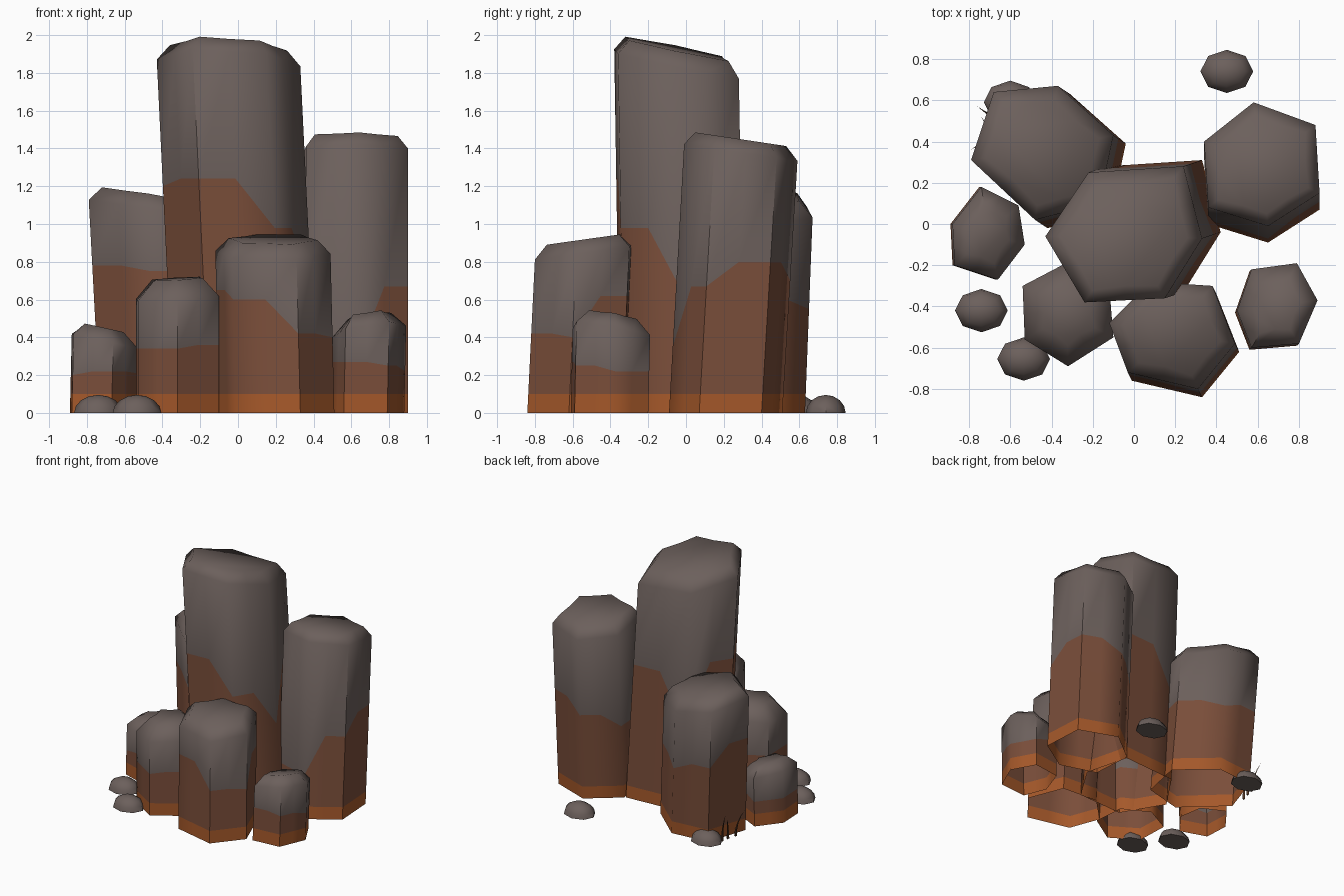
import bpy, bmesh, math
from mathutils import Vector

cube = bpy.data.objects.get("Cube")
if cube:
    bpy.data.objects.remove(cube, do_unlink=True)


def material(name, rgb):
    m = bpy.data.materials.new(name)
    m.use_nodes = True
    m.diffuse_color = (*rgb, 1)
    m.node_tree.nodes["Principled BSDF"].inputs["Base Color"].default_value = (*rgb, 1)
    return m


GREY = material("grey stone", (0.15, 0.117, 0.107))
BROWN = material("rusty brown", (0.195, 0.076, 0.042))
ORANGE = material("orange base", (0.376, 0.098, 0.023))
TWIG = material("dark twig", (0.09, 0.04, 0.02))


def finish(bm, name, mats, angle):
    me = bpy.data.meshes.new(name)
    bm.to_mesh(me)
    bm.free()
    for m in mats:
        me.materials.append(m)
    ob = bpy.data.objects.new(name, me)
    bpy.context.collection.objects.link(ob)
    bpy.ops.object.select_all(action="DESELECT")
    ob.select_set(True)
    bpy.context.view_layer.objects.active = ob
    bpy.ops.object.shade_smooth_by_angle(angle=math.radians(angle))
    return ob


def with_midpoints(corners):
    out = []
    for i, c in enumerate(corners):
        out += [c, (c + corners[(i + 1) % len(corners)]) / 2]
    return out


def column(name, corners, base_shift, height, slope, inset, drop, stain):
    """Open-bottomed leaning prism: orange foot, stained middle, chamfered sloping top."""
    top = with_midpoints([Vector(c) for c in corners])
    centre = sum(top, Vector((0, 0))) / len(top)
    stains = []
    for i, s in enumerate(stain):
        stains += [s, max(s, stain[(i + 1) % len(stain)])]
    shift = Vector(base_shift)
    rim = [height + Vector(slope).dot(p - centre) - drop for p in top]

    def side(zs):
        return [(*(p + shift * (1 - z / r)), z) for p, z, r in zip(top, zs, rim)]

    n = len(top)
    inner = [centre + (p - centre) * (1 - inset / (p - centre).length) for p in top]
    rings = [side([0] * n), side([0.1] * n), side(stains), side(rim),
             [(*p, height + Vector(slope).dot(p - centre)) for p in inner]]
    bm = bmesh.new()
    loops = [[bm.verts.new(co) for co in ring] for ring in rings]
    for level, slot in enumerate((2, 1, 0, 0)):
        lo, hi = loops[level], loops[level + 1]
        for i in range(n):
            j = (i + 1) % n
            bm.faces.new((lo[i], lo[j], hi[j], hi[i])).material_index = slot
    bm.faces.new(loops[-1])
    finish(bm, name, (GREY, BROWN, ORANGE), 60)


# Columns: corners run counter-clockwise from the left
column("main_column",
       [(-.43, -.06), (-.24, -.38), (.15, -.36), (.33, -.07), (.24, .28), (-.22, .25)],
       (.09, .03), 1.93, (-.05, -.2), .07, .08, (1.2, 1.24, .98, .7, 1.1, .7))
column("back_left_column",
       [(-.79, .31), (-.48, .02), (-.17, .10), (-.10, .43), (-.37, .67), (-.68, .64)],
       (.06, -.04), 1.14, (-.18, -.05), .07, .08, (.78, .75, .6, .6, .55, .62))
column("back_right_column",
       [(.34, .40), (.36, .08), (.65, -.01), (.90, .15), (.88, .48), (.58, .59)],
       (0, -.08), 1.45, (0, -.15), .06, .07, (.6, .35, .35, .67, .8, .7))
column("front_column",
       [(-.12, -.48), (-.03, -.72), (.31, -.80), (.49, -.58), (.38, -.30), (.08, -.28)],
       (.02, -.04), .92, (0, .14), .07, .07, (.65, .6, .42, .4, .62, .6))
column("front_left_column",
       [(-.54, -.30), (-.53, -.56), (-.32, -.69), (-.10, -.55), (-.12, -.30), (-.33, -.19)],
       (0, 0), .71, (.06, .05), .1, .1, (.34, .34, .34, .36, .36, .34))
column("left_column",
       [(-.88, 0), (-.87, -.20), (-.66, -.27), (-.53, -.10), (-.56, .09), (-.74, .18)],
       (-.01, 0), .45, (-.22, 0), .08, .07, (.2, .2, .22, .21, .22, .2))
column("right_column",
       [(.50, -.42), (.57, -.60), (.80, -.58), (.89, -.37), (.79, -.19), (.57, -.22)],
       (-.01, -.01), .51, (.18, -.18), .08, .08, (.27, .27, .25, .22, .22, .26))


# Pebbles: low half domes with flat undersides
def pebble(name, x, y, rx, ry, h):
    bm = bmesh.new()
    bmesh.ops.create_uvsphere(bm, u_segments=8, v_segments=8, radius=1)
    bmesh.ops.bisect_plane(bm, geom=bm.verts[:] + bm.edges[:] + bm.faces[:],
                           plane_co=(0, 0, 0), plane_no=(0, 0, 1), clear_inner=True)
    bmesh.ops.holes_fill(bm, edges=[e for e in bm.edges if e.is_boundary])
    bmesh.ops.recalc_face_normals(bm, faces=bm.faces[:])
    for v in bm.verts:
        v.co = (x + v.co.x * rx, y + v.co.y * ry, v.co.z * h)
    finish(bm, name, (GREY,), 50)


for name, x, y in (("back_pebble", .45, .74), ("left_pebble", -.74, -.42),
                   ("front_pebble", -.535, -.655), ("hidden_pebble", -.6, .59)):
    pebble(name, x, y, .128, .105, .095)


# Twigs: thin curved tapering blades at the back
def twig(name, base, tip):
    a, b = Vector(base), Vector(tip)
    bm = bmesh.new()
    rings = []
    for k in range(4):
        t = k / 4
        c = a.lerp(b, t)
        c.xy = a.xy.lerp(b.xy, t * t)
        w = .012 * (1 - t)
        rings.append([bm.verts.new(c + Vector((math.cos(q), math.sin(q), 0)) * w)
                      for q in (0, math.tau / 3, 2 * math.tau / 3)])
    end = bm.verts.new(b)
    for i in range(3):
        j = (i + 1) % 3
        for lo, hi in zip(rings, rings[1:]):
            bm.faces.new((lo[i], lo[j], hi[j], hi[i]))
        bm.faces.new((rings[-1][i], rings[-1][j], end))
    finish(bm, name, (TWIG,), 60)


twig("twig_outer", (-.70, .53, 0), (-.76, .57, .25))
twig("twig_middle", (-.71, .47, 0), (-.74, .52, .2))
twig("twig_inner", (-.73, .40, 0), (-.79, .36, .22))
